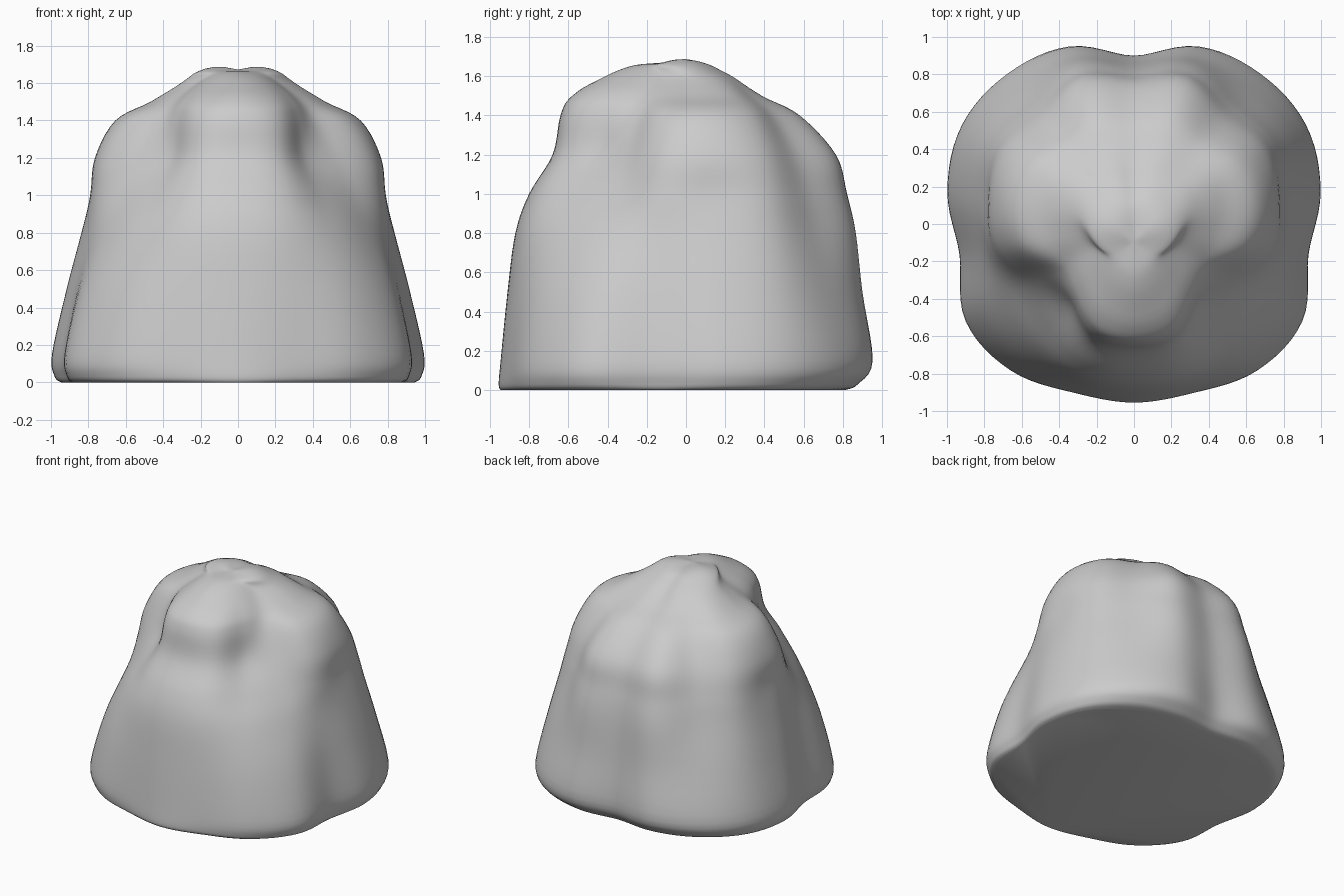
import bpy, bmesh, math

if "Cube" in bpy.data.objects:
    bpy.data.objects.remove(bpy.data.objects["Cube"])

# Each ring: height, then radii every 20 degrees from the front round to the back (mirrored)
RINGS = [
    (0.00, .945, .935, .98, .98, .91, .96, .98, .92, .86, .79),
    (0.03, .955, .955, 1.01, 1.02, .93, .995, 1.03, 1.0, .93, .85),
    (0.15, .945, .955, 1.02, 1.035, .945, 1.01, 1.06, 1.05, 1.01, .90),
    (0.50, .91, .92, .95, .94, .88, .93, .98, .96, .95, .87),
    (0.80, .87, .87, .84, .81, .81, .85, .90, .87, .91, .84),
    (1.00, .80, .79, .71, .70, .775, .80, .85, .81, .86, .80),
    (1.20, .68, .67, .56, .59, .73, .775, .79, .73, .80, .74),
    (1.40, .64, .62, .51, .48, .61, .665, .66, .58, .61, .56),
    (1.50, .58, .55, .45, .39, .43, .475, .49, .43, .41, .37),
    (1.60, .41, .37, .30, .25, .27, .31, .32, .29, .26, .22),
    (1.66, .16, .15, .14, .15, .19, .23, .25, .25, .24, .21),
]
SUB_Z, SEGMENTS = 5, 108
CROWN_Y = -.10


def spline(a, b, c, d, t):
    return b + .5 * t * (c - a + t * (2*a - 5*b + 4*c - d + t * (3*(b - c) + d - a)))


def ring_between(i, t):
    rows = [RINGS[min(max(i + k, 0), len(RINGS) - 1)] for k in (-1, 0, 1, 2)]
    return [spline(*vals, t) for vals in zip(*rows)]


def radius(radii, angle):
    full = radii + radii[-2:0:-1]
    u = angle / math.radians(20)
    i = int(u)
    return spline(*[full[(i + k) % len(full)] for k in (-1, 0, 1, 2)], u - i)


# Lofted body, the crown leaning forward
bm = bmesh.new()
levels = [ring_between(i, s / SUB_Z) for i in range(len(RINGS) - 1) for s in range(SUB_Z)]
levels.append(list(RINGS[-1]))
loops = []
for z, *radii in levels:
    top = max(0, (z - 1.6) / .06)
    loop = []
    for s in range(SEGMENTS):
        a = math.tau * s / SEGMENTS
        r = radius(radii, a)
        loop.append(bm.verts.new((r * math.sin(a), CROWN_Y * top - r * math.cos(a), z)))
    loops.append(loop)

# Crown rings with a low knob on each side behind the brow
for scale, knob in ((.8, .024), (.6, .034), (.4, .024), (.2, .008)):
    loop = []
    for s, v in enumerate(loops[-1] if scale == .8 else edge):
        if scale == .8 and s == 0:
            edge = list(loops[-1])
        side = min(s, SEGMENTS - s) * 360 / SEGMENTS
        lift = knob * math.exp(-((side - 128) / 42) ** 2)
        loop.append(bm.verts.new((v.co.x * scale, CROWN_Y + (v.co.y - CROWN_Y) * scale,
                                  1.67 - .01 * scale + lift)))
    loops.append(loop)
for low, high in zip(loops, loops[1:]):
    for s in range(SEGMENTS):
        n = (s + 1) % SEGMENTS
        bm.faces.new((low[s], low[n], high[n], high[s]))

# Peak and flat base
peak = bm.verts.new((0, CROWN_Y, 1.67))
for s in range(SEGMENTS):
    bm.faces.new((loops[-1][s], loops[-1][(s + 1) % SEGMENTS], peak))
crown = [v for v in bm.verts if v.co.z > 1.56]
for _ in range(6):
    bmesh.ops.smooth_vert(bm, verts=crown, factor=.5, use_axis_x=True, use_axis_y=True, use_axis_z=True)
bm.faces.new(loops[0][::-1])
bmesh.ops.recalc_face_normals(bm, faces=bm.faces[:])
mesh = bpy.data.meshes.new("boulder")
bm.to_mesh(mesh)
bm.free()
boulder = bpy.data.objects.new("boulder", mesh)
bpy.context.collection.objects.link(boulder)

# Plain grey surface
grey = bpy.data.materials.new("stone grey")
grey.diffuse_color = (.6, .6, .6, 1)
grey.use_nodes = True
grey.node_tree.nodes["Principled BSDF"].inputs["Base Color"].default_value = grey.diffuse_color
mesh.materials.append(grey)
bpy.context.view_layer.objects.active = boulder
boulder.select_set(True)
bpy.ops.object.shade_smooth_by_angle(angle=math.radians(50))
